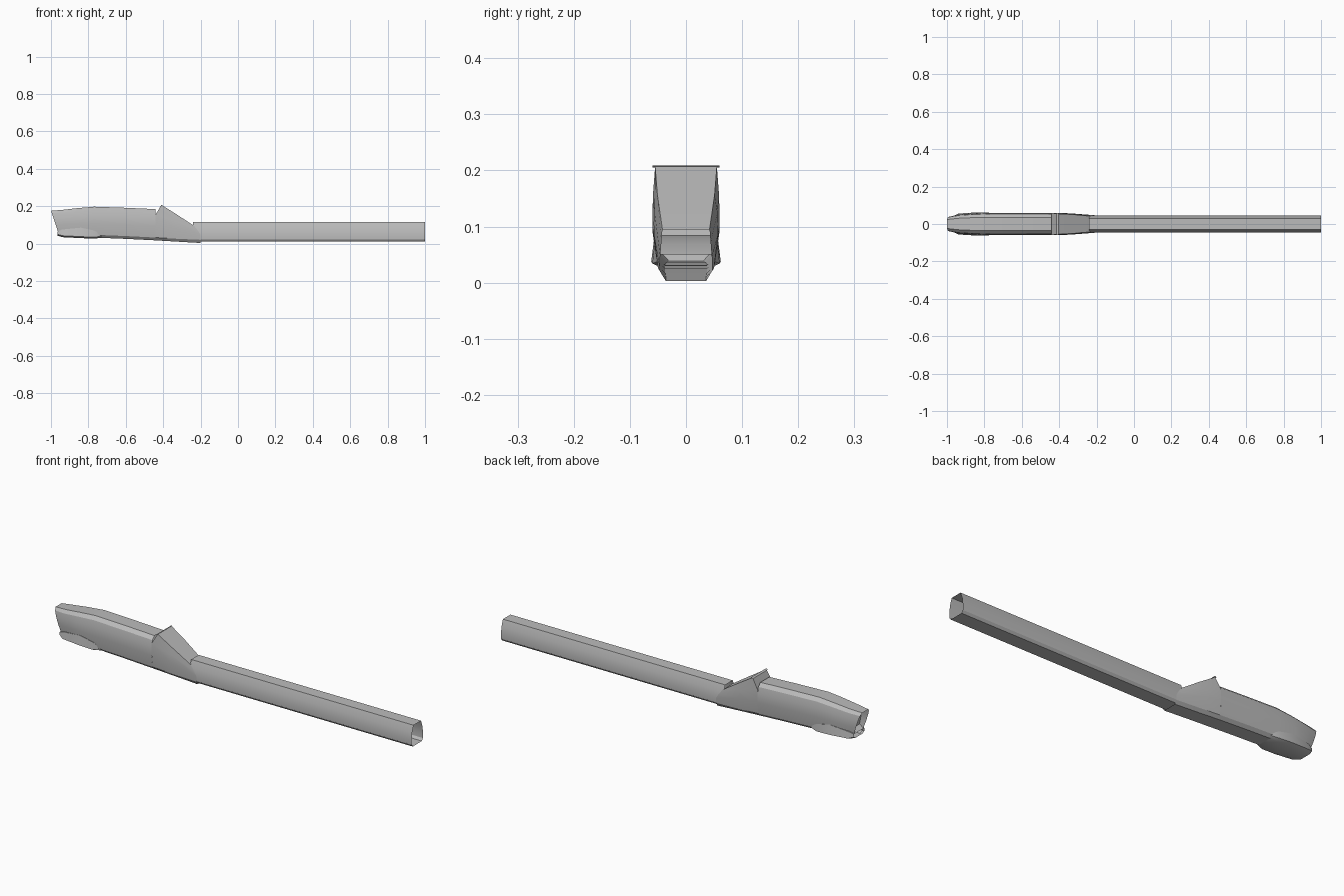
import bpy, bmesh, math

cube = bpy.data.objects.get("Cube")
if cube:
    bpy.data.objects.remove(cube)

grey = bpy.data.materials.new("plain grey")
grey.use_nodes = True
COLOR = (0.5, 0.5, 0.5, 1)
grey.diffuse_color = COLOR
grey.node_tree.nodes["Principled BSDF"].inputs["Base Color"].default_value = COLOR


def finish(name, bm, angle=25):
    bmesh.ops.recalc_face_normals(bm, faces=bm.faces)
    mesh = bpy.data.meshes.new(name)
    bm.to_mesh(mesh)
    bm.free()
    obj = bpy.data.objects.new(name, mesh)
    bpy.context.collection.objects.link(obj)
    mesh.materials.append(grey)
    bpy.ops.object.select_all(action="DESELECT")
    obj.select_set(True)
    bpy.context.view_layer.objects.active = obj
    bpy.ops.object.shade_smooth_by_angle(angle=math.radians(angle))
    return obj


def ring(half):
    """Close a bottom-to-top half section by mirroring it in y."""
    return half + [(x, -y, z) for x, y, z in reversed(half)]


def loft(name, halves, angle=25):
    """Open-ended shell through mirrored half sections."""
    bm = bmesh.new()
    rings = [[bm.verts.new(p) for p in ring(h)] for h in halves]
    n = len(rings[0])
    for a, b in zip(rings, rings[1:]):
        for i in range(n):
            j = (i + 1) % n
            bm.faces.new((a[i], a[j], b[j], b[i]))
    return finish(name, bm, angle)


def plate(name, points):
    bm = bmesh.new()
    bm.faces.new([bm.verts.new(p) for p in points])
    return finish(name, bm)


# Long hollow tube
def tube_section(x):
    return [(x, 0.036, 0.01), (x, 0.045, 0.022), (x, 0.046, 0.045),
            (x, 0.041, 0.082), (x, 0.03, 0.115)]


loft("front_tube", [tube_section(-0.24), tube_section(1.0)], 20)


# Rear body: x, floor, top, half width, lean of the rear edge
def body_section(x, floor, top, width, lean=0):
    h = top - floor
    shape = [(0.62, 0), (0.85, 0.09), (1, 0.45), (0.98, 0.72), (0.88, 0.9), (0.6, 1)]
    return [(x + lean * (1 - t), width * w, floor + h * t) for w, t in shape]


loft("rear_body", [
    body_section(-1.0, 0.04, 0.175, 0.04, 0.045),
    body_section(-0.94, 0.038, 0.18, 0.051, 0.015),
    body_section(-0.86, 0.036, 0.189, 0.057),
    body_section(-0.77, 0.032, 0.197, 0.06),
    body_section(-0.6, 0.025, 0.191, 0.06),
    body_section(-0.44, 0.017, 0.184, 0.06),
], 30)

# Recessed wall inside the open rear end
plate("rear_bulkhead", ring(body_section(-0.95, 0.038, 0.178, 0.049, 0.02)))

# Wedge joining the body to the tube, its rear edge leaning forward
loft("wedge", [
    [(-0.44, 0.037, 0.017), (-0.44, 0.051, 0.032), (-0.44, 0.06, 0.1),
     (-0.44, 0.059, 0.155), (-0.41, 0.055, 0.207)],
    [(-0.34, 0.036, 0.011), (-0.34, 0.05, 0.026), (-0.34, 0.057, 0.085),
     (-0.34, 0.056, 0.125), (-0.33, 0.051, 0.157)],
    [(-0.2, 0.036, 0.003), (-0.2, 0.046, 0.02), (-0.2, 0.046, 0.045),
     (-0.215, 0.044, 0.07), (-0.235, 0.042, 0.095)],
], 25)

# Rear face and thin lip under the top of the wedge
plate("wedge_rear_face", [(-0.44, 0.059, 0.155), (-0.41, 0.055, 0.207),
                          (-0.41, -0.055, 0.207), (-0.44, -0.059, 0.155)])
plate("wedge_lip", [(-0.415, 0.06, 0.205), (-0.405, 0.06, 0.209),
                    (-0.405, -0.06, 0.209), (-0.415, -0.06, 0.205)])

# Flared lower skirt under the rear end
loft("lower_skirt", [
    [(x, bottom, low), (x, flare, low + 0.008), (x, upper, high)]
    for x, bottom, flare, upper, low, high in (
        (-0.965, 0.03, 0.042, 0.042, 0.042, 0.065),
        (-0.94, 0.036, 0.056, 0.05, 0.034, 0.075),
        (-0.84, 0.042, 0.062, 0.056, 0.029, 0.085),
        (-0.77, 0.042, 0.06, 0.056, 0.026, 0.07),
        (-0.73, 0.036, 0.048, 0.05, 0.031, 0.05))
], 30)
